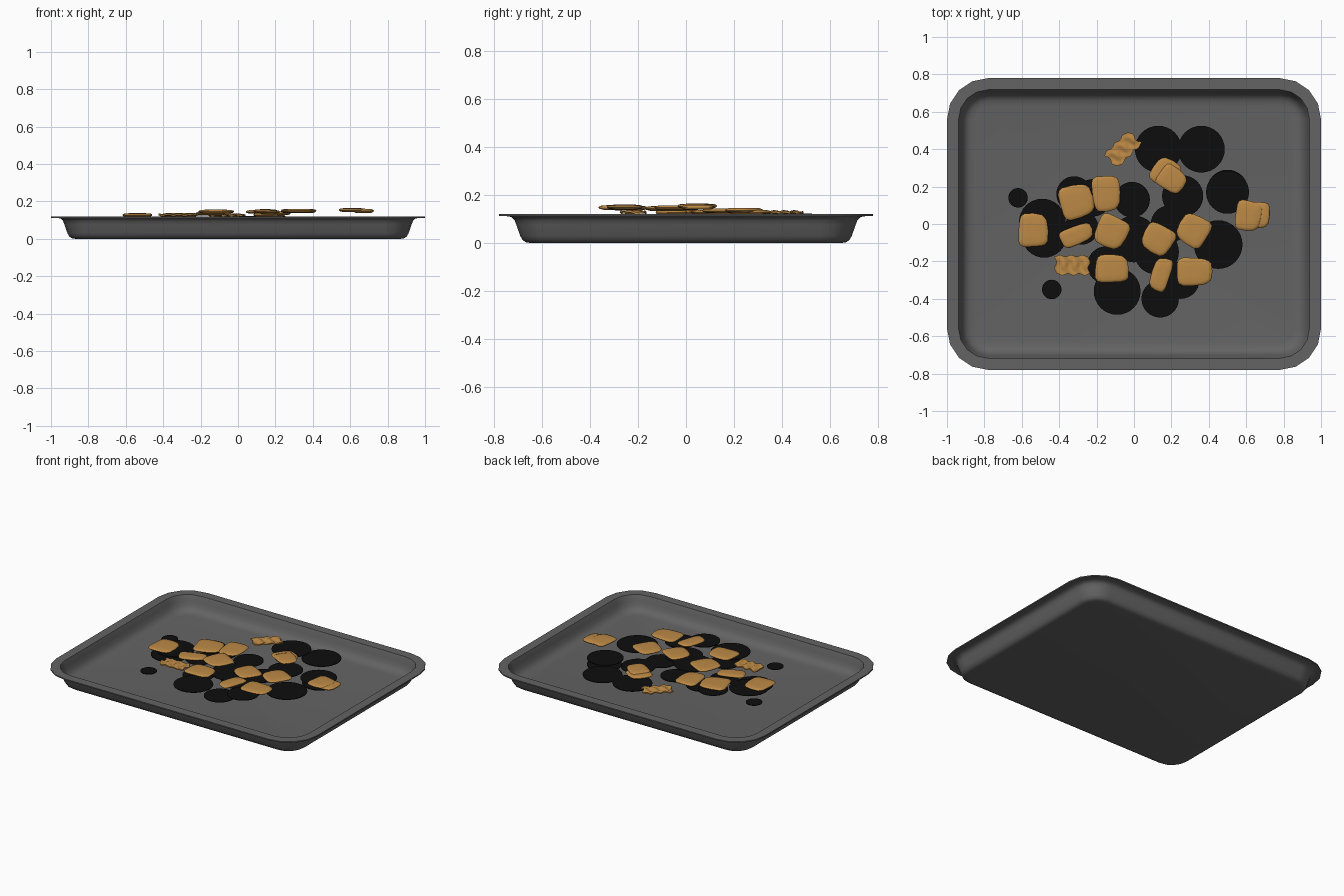
import bpy, bmesh, math, random

if "Cube" in bpy.data.objects:
    bpy.data.objects.remove(bpy.data.objects["Cube"])
random.seed(4)


def material(name, r, g, b):
    m = bpy.data.materials.new(name)
    m.diffuse_color = (r, g, b, 1)
    m.use_nodes = True
    m.node_tree.nodes["Principled BSDF"].inputs["Base Color"].default_value = m.diffuse_color
    return m


GREY = material("dark grey metal", 0.125, 0.125, 0.125)
BLACK = material("char black", 0.004, 0.004, 0.004)
TAN = material("toasted tan", 0.50, 0.25, 0.06)


def finish(bm, name, mat, angle=40):
    bmesh.ops.recalc_face_normals(bm, faces=bm.faces)
    me = bpy.data.meshes.new(name)
    bm.to_mesh(me)
    bm.free()
    ob = bpy.data.objects.new(name, me)
    bpy.context.collection.objects.link(ob)
    me.materials.append(mat)
    bpy.ops.object.select_all(action='DESELECT')
    ob.select_set(True)
    bpy.context.view_layer.objects.active = ob
    bpy.ops.object.shade_smooth_by_angle(angle=math.radians(angle))
    return ob


def loft(rings):
    """Skin a stack of closed rings and cap both ends."""
    bm = bmesh.new()
    vr = [[bm.verts.new(p) for p in ring] for ring in rings]
    n = len(vr[0])
    for a, b in zip(vr, vr[1:]):
        for i in range(n):
            j = (i + 1) % n
            bm.faces.new((a[i], a[j], b[j], b[i]))
    bm.faces.new(vr[0])
    bm.faces.new(vr[-1])
    return bm


def rounded_rect(inset, z, seg=4, cx=0.78, cy=0.56, r=0.22):
    pts = []
    for k, (sx, sy) in enumerate([(1, 1), (-1, 1), (-1, -1), (1, -1)]):
        for i in range(seg + 1):
            t = math.pi / 2 * (k + i / seg)
            pts.append((sx * cx + (r - inset) * math.cos(t),
                        sy * cy + (r - inset) * math.sin(t), z))
    return pts


# Tray: profile (inset, height) from the underside, round the rim, to the floor
profile = [(0.13, 0), (0.112, 0.003), (0.098, 0.012), (0.088, 0.03),
           (0.072, 0.075), (0.065, 0.095), (0.052, 0.108), (0.03, 0.112),
           (0, 0.112), (0, 0.12), (0.062, 0.12), (0.066, 0.112), (0.074, 0.08),
           (0.085, 0.05), (0.10, 0.03), (0.12, 0.02), (0.15, 0.016)]
finish(loft([rounded_rect(i, z) for i, z in profile]), "tray", GREY)

# Thin charred discs: x, y, radius, top height
discs = [(0.36, 0.40, 0.125, 0.12), (0.13, 0.40, 0.125, 0.122),
         (0.50, 0.17, 0.115, 0.11), (0.50, 0.18, 0.11, 0.07),
         (0.45, -0.11, 0.13, 0.112), (0.26, 0.15, 0.11, 0.108),
         (-0.01, 0.13, 0.095, 0.108), (-0.49, 0.01, 0.125, 0.108),
         (-0.48, -0.06, 0.12, 0.10), (-0.09, -0.36, 0.125, 0.11),
         (0.14, -0.40, 0.10, 0.108), (0.25, -0.30, 0.10, 0.112),
         (-0.32, 0.16, 0.095, 0.108), (-0.22, 0.14, 0.10, 0.104),
         (0.0, -0.08, 0.125, 0.11), (0.12, -0.15, 0.12, 0.107),
         (0.19, 0.0, 0.10, 0.105), (-0.15, -0.22, 0.10, 0.106),
         (-0.28, -0.02, 0.09, 0.105), (-0.62, 0.14, 0.052, 0.092),
         (-0.44, -0.35, 0.052, 0.105)]


def circle(x, y, r, z, n=32):
    return [(x + r * math.cos(2 * math.pi * i / n),
             y + r * math.sin(2 * math.pi * i / n), z) for i in range(n)]


for k, (x, y, r, z) in enumerate(discs):
    finish(loft([circle(x, y, r, z - 0.004), circle(x, y, r, z)]),
           f"char_disc_{k + 1}", BLACK)


# Toasted pieces: irregular flattened pebbles
def chunk(name, x, y, w, d, rot, z, th=0.02, n=16):
    c, s = math.cos(math.radians(rot)), math.sin(math.radians(rot))
    phase = random.uniform(0, 6.28)
    outline = []
    for i in range(n):
        t = 2 * math.pi * i / n
        ct, st = math.cos(t), math.sin(t)
        k = 1 + 0.05 * math.sin(3 * t + phase)
        u = math.copysign(abs(ct) ** 0.55, ct) * w / 2 * k
        v = math.copysign(abs(st) ** 0.55, st) * d / 2 * k
        outline.append((u * c - v * s, u * s + v * c))
    steps = [(0.75, -0.5), (0.94, -0.3), (1, 0), (0.95, 0.28), (0.8, 0.44), (0.4, 0.5)]
    finish(loft([[(x + f * u, y + f * v, z + h * th) for u, v in outline]
                 for f, h in steps]), name, TAN, 60)


chunks = [(-0.31, 0.12, 0.18, 0.18, 15, 0.128), (-0.15, 0.165, 0.15, 0.19, 5, 0.134),
          (-0.54, -0.035, 0.16, 0.18, 0, 0.127), (-0.31, -0.06, 0.18, 0.10, 22, 0.128),
          (-0.12, -0.04, 0.17, 0.17, -25, 0.145), (-0.12, -0.24, 0.18, 0.15, 0, 0.146),
          (0.13, -0.08, 0.165, 0.155, -30, 0.144), (0.32, -0.035, 0.165, 0.165, -30, 0.147),
          (0.145, -0.27, 0.10, 0.18, -18, 0.148), (0.32, -0.255, 0.19, 0.15, 0, 0.15),
          (0.17, 0.27, 0.15, 0.15, -30, 0.128), (0.20, 0.24, 0.15, 0.13, -35, 0.136),
          (0.61, 0.045, 0.14, 0.16, -10, 0.154), (0.67, 0.05, 0.11, 0.14, 0, 0.149)]
for k, args in enumerate(chunks):
    chunk(f"toasted_piece_{k + 1}", *args)


# Ridged pieces: strips with diagonal waves on both faces
def ridged(name, x, y, w, d, rot, z, nu=24, nv=10):
    c, s = math.cos(math.radians(rot)), math.sin(math.radians(rot))
    bm = bmesh.new()
    grids = []
    for side in (1, -1):
        grid = []
        for i in range(nu + 1):
            row = []
            for j in range(nv + 1):
                a, b = i / nu - 0.5, j / nv - 0.5
                u = a * w + 0.006 * math.sin(b * 9)
                v = b * d * (1 + 0.1 * math.cos(a * 19))
                h = 0.007 * math.sin(a * 19 + b * 5) * math.cos(b * 4) + side * 0.004
                row.append(bm.verts.new((x + u * c - v * s, y + u * s + v * c, z + h)))
            grid.append(row)
        for i in range(nu):
            for j in range(nv):
                bm.faces.new((grid[i][j], grid[i + 1][j], grid[i + 1][j + 1], grid[i][j + 1]))
        grids.append(grid)
    # Close the rim between the two faces
    border = [(i, 0) for i in range(nu)] + [(nu, j) for j in range(nv)] \
        + [(i, nv) for i in range(nu, 0, -1)] + [(0, j) for j in range(nv, 0, -1)]
    for (i, j), (p, q) in zip(border, border[1:] + border[:1]):
        bm.faces.new((grids[0][i][j], grids[0][p][q], grids[1][p][q], grids[1][i][j]))
    finish(bm, name, TAN, 50)


ridged("ridged_piece_1", -0.33, -0.22, 0.18, 0.10, 0, 0.128)
ridged("ridged_piece_2", -0.06, 0.40, 0.18, 0.10, 45, 0.126)
